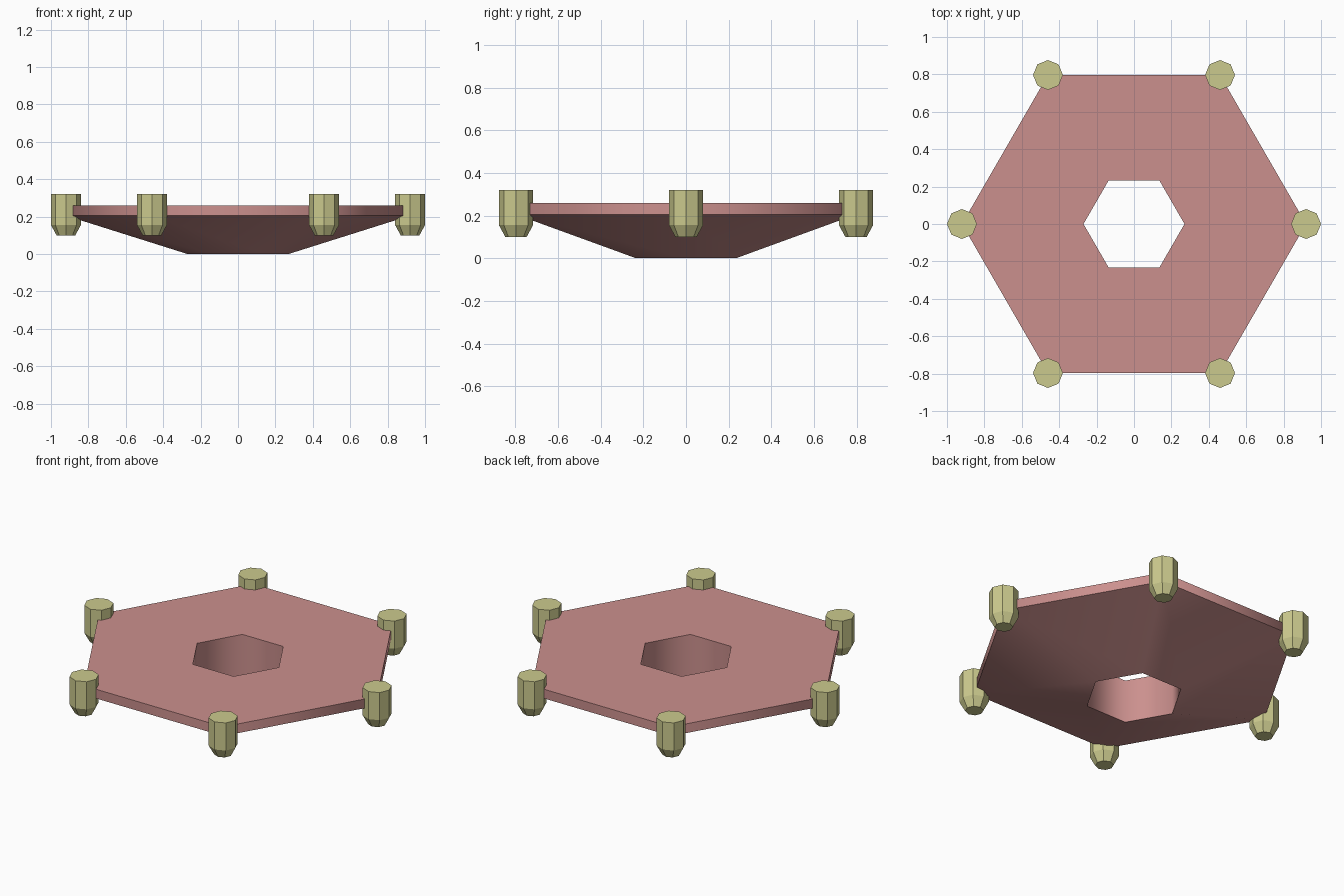
import bpy, bmesh, math

if "Cube" in bpy.data.objects:
    bpy.data.objects.remove(bpy.data.objects["Cube"])


def ring(bm, r, z, n, cx=0.0, cy=0.0):
    return [bm.verts.new((cx + r * math.cos(math.tau * i / n),
                          cy + r * math.sin(math.tau * i / n), z)) for i in range(n)]


def bridge(bm, a, b):
    n = len(a)
    for i in range(n):
        bm.faces.new((a[i], a[(i + 1) % n], b[(i + 1) % n], b[i]))


def finish(bm, name, color):
    bmesh.ops.recalc_face_normals(bm, faces=bm.faces)
    mesh = bpy.data.meshes.new(name)
    bm.to_mesh(mesh)
    bm.free()
    obj = bpy.data.objects.new(name, mesh)
    bpy.context.collection.objects.link(obj)
    mat = bpy.data.materials.new(name + "_color")
    mat.diffuse_color = color
    mat.use_nodes = True
    mat.node_tree.nodes["Principled BSDF"].inputs["Base Color"].default_value = mat.diffuse_color
    mesh.materials.append(mat)
    return obj


# Hexagonal plate: tapered underside, thin rim, straight hexagonal hole
bm = bmesh.new()
profile = [(0.27, 0.26), (0.92, 0.26), (0.92, 0.205), (0.27, 0.0)]
rings = [ring(bm, r, z, 6) for r, z in profile]
for i in range(4):
    bridge(bm, rings[i], rings[(i + 1) % 4])
plate = finish(bm, "hex_plate", (0.60, 0.28, 0.27, 1))
bpy.context.view_layer.objects.active = plate
plate.select_set(True)
bpy.ops.object.shade_smooth_by_angle(angle=math.radians(64))
plate.select_set(False)

# Octagonal corner posts with tapered feet
for k in range(6):
    a = math.tau * k / 6
    cx, cy = 0.92 * math.cos(a), 0.92 * math.sin(a)
    bm = bmesh.new()
    levels = [ring(bm, r, z, 8, cx, cy)
              for r, z in [(0.05, 0.10), (0.08, 0.155), (0.08, 0.32)]]
    bridge(bm, levels[0], levels[1])
    bridge(bm, levels[1], levels[2])
    bm.faces.new(levels[0])
    bm.faces.new(levels[2])
    finish(bm, f"corner_post_{k + 1}", (0.60, 0.59, 0.27, 1))
